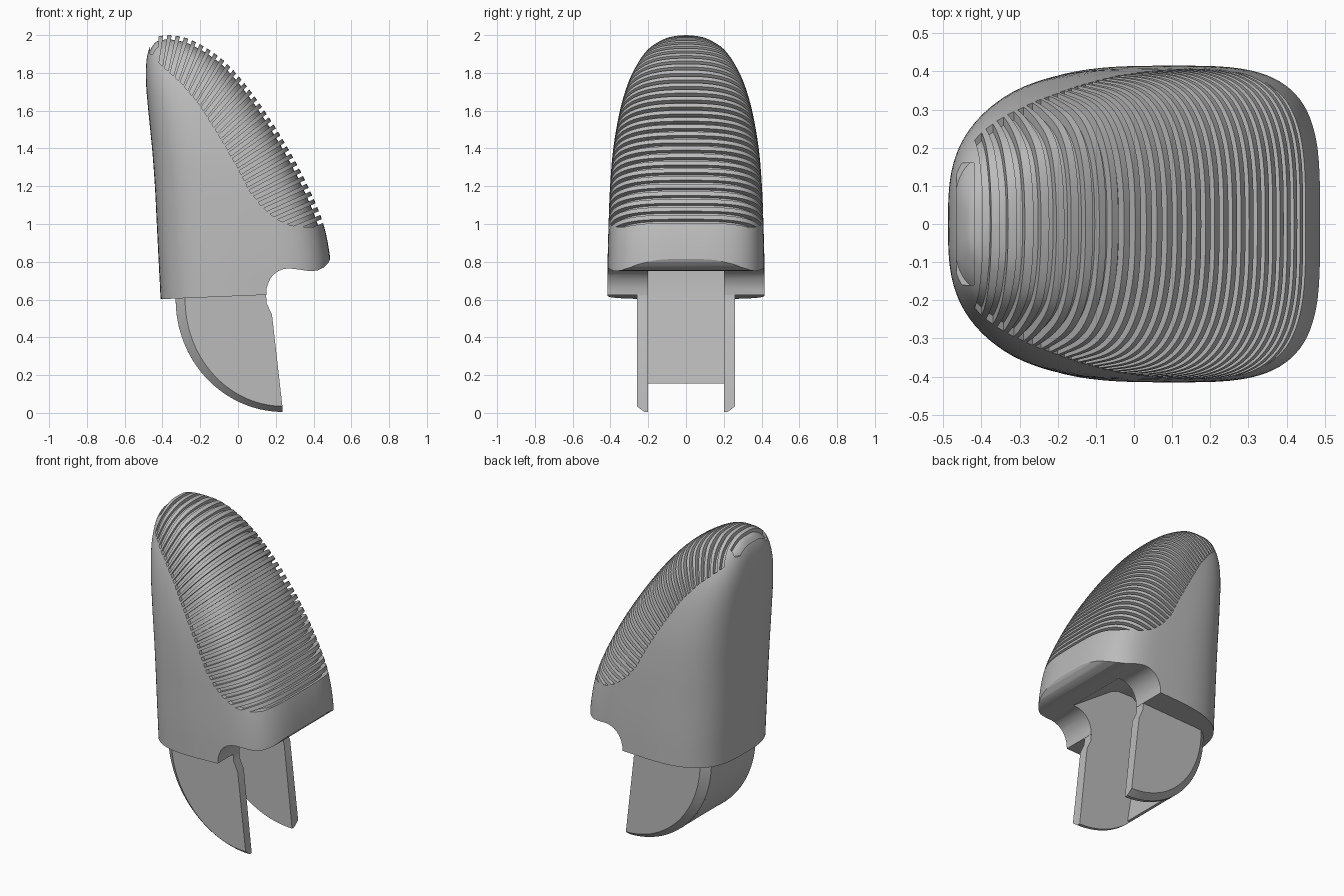
import bpy, bmesh, math
from mathutils import Vector

if "Cube" in bpy.data.objects:
    bpy.data.objects.remove(bpy.data.objects["Cube"])

grey = bpy.data.materials.new("warm_grey")
grey.diffuse_color = (0.5, 0.5, 0.5, 1)
grey.use_nodes = True
grey.node_tree.nodes["Principled BSDF"].inputs["Base Color"].default_value = grey.diffuse_color


def make_object(name, bm):
    bmesh.ops.recalc_face_normals(bm, faces=bm.faces)
    me = bpy.data.meshes.new(name)
    bm.to_mesh(me)
    bm.free()
    me.materials.append(grey)
    ob = bpy.data.objects.new(name, me)
    bpy.context.collection.objects.link(ob)
    return ob


def add_prism(bm, layers):
    """Bridge equal-length (x, z) outlines placed at the given y values."""
    rings = [[bm.verts.new((x, y, z)) for x, z in pts] for y, pts in layers]
    n = len(rings[0])
    for a, b in zip(rings, rings[1:]):
        for i in range(n):
            bm.faces.new((a[i], a[(i + 1) % n], b[(i + 1) % n], b[i]))
    bm.faces.new(rings[0])
    bm.faces.new(rings[-1][::-1])


def prism(name, layers):
    bm = bmesh.new()
    add_prism(bm, layers)
    return make_object(name, bm)


def subtract(ob, cutter):
    mod = ob.modifiers.new("cut", 'BOOLEAN')
    mod.operation, mod.solver, mod.object = 'DIFFERENCE', 'EXACT', cutter
    dg = bpy.context.evaluated_depsgraph_get()
    me = bpy.data.meshes.new_from_object(ob.evaluated_get(dg))
    ob.modifiers.clear()
    ob.data = me
    bpy.data.objects.remove(cutter)


# Fingertip sections: z, back x, pad x, half width
ROWS = [Vector(r) for r in (
    (0.3, -0.40, 0.50, 0.415), (0.6, -0.41, 0.497, 0.415),
    (0.8, -0.42, 0.49, 0.415), (1.0, -0.43, 0.452, 0.41),
    (1.2, -0.44, 0.37, 0.402), (1.4, -0.455, 0.265, 0.385),
    (1.6, -0.475, 0.14, 0.35), (1.75, -0.487, 0.03, 0.305),
    (1.86, -0.485, -0.07, 0.25), (1.93, -0.47, -0.165, 0.195),
    (1.975, -0.445, -0.25, 0.125), (1.993, -0.42, -0.31, 0.07),
    (2.0, -0.375, -0.36, 0.006))]


def smooth_rows(steps=5):
    out = []
    for i in range(len(ROWS) - 1):
        p0, p1 = ROWS[max(i - 1, 0)], ROWS[i]
        p2, p3 = ROWS[i + 1], ROWS[min(i + 2, len(ROWS) - 1)]
        for k in range(steps):
            t = k / steps
            out.append(0.5 * (2 * p1 + (p2 - p0) * t + (2 * p0 - 5 * p1 + 4 * p2 - p3) * t * t
                              + (3 * p1 - p0 - 3 * p2 + p3) * t ** 3))
    return out + [ROWS[-1]]


SECTIONS = smooth_rows()


def fingertip(name, core=False, segs=96):
    bm = bmesh.new()
    rings = []
    for z, xl, xr, w in SECTIONS:
        cx = xl + 0.57 * (xr - xl)
        n_pad = 3.5 - 1.2 * min(max(z - 1.0, 0), 1)
        ring = []
        for i in range(segs):
            a = 2 * math.pi * i / segs
            c, s = math.cos(a), math.sin(a)
            n, half = (n_pad, xr - cx) if c > 0 else (3.1, cx - xl)
            x = cx + math.copysign(abs(c) ** (2 / n), c) * half
            y = math.copysign(abs(s) ** (2 / n), s) * w
            if core:  # slightly smaller copy, shrunk away from the pad
                p = (-0.45 + (x + 0.45) * 0.967, y * 0.945, 0.8 + (z - 0.8) * 0.981)
            else:
                p = (x, y, z)
            ring.append(bm.verts.new(p))
        rings.append(ring)
    for a, b in zip(rings, rings[1:]):
        for i in range(segs):
            j = (i + 1) % segs
            bm.faces.new((a[i], a[j], b[j], b[i]))
    bm.faces.new(rings[0][::-1])
    bm.faces.new(rings[-1])
    return make_object(name, bm)


body = fingertip("fingertip_body")

# Underside: flat base, rounded notch and lip
base = [(-0.7, 0.598), (-0.41, 0.602), (0.15, 0.625), (0.152, 0.66)]
base += [(0.27 - 0.115 * math.cos(a), 0.655 + 0.11 * math.sin(a))
         for a in (math.radians(d) for d in range(15, 91, 15))]
base += [(0.33, 0.758), (0.38, 0.75), (0.42, 0.754), (0.455, 0.77), (0.48, 0.797),
         (0.50, 0.84), (0.7, 0.84), (0.7, 0.1), (-0.7, 0.1)]
subtract(body, prism("base_cutter", [(-0.7, base), (0.7, base)]))

# Cavity between the prongs, with a slanted back wall and rounded ceiling
slot = [(-0.159, 0.4), (-0.236, 0.88), (-0.215, 0.945), (-0.15, 0.98), (-0.05, 0.98),
        (0.0, 0.96), (0.30, 0.752), (0.33, 0.72), (0.33, 0.4)]
subtract(body, prism("slot_cutter", [(-0.2, slot), (0.2, slot)]))

# Grip grooves: slabs square to the pad, ending on an S-shaped border
BORDER = [(-0.6, 2.0), (-0.46, 1.89), (-0.3, 1.75), (-0.2, 1.63), (-0.1, 1.47), (0, 1.30),
          (0.06, 1.18), (0.12, 1.10), (0.2, 1.03), (0.27, 0.995), (0.33, 0.985), (0.6, 0.985)]


def border_z(x):
    for (xa, za), (xb, zb) in zip(BORDER, BORDER[1:]):
        if x <= xb:
            return za + (zb - za) * (x - xa) / (xb - xa)
    return 1.0


def march(p, d):
    q = p.copy()
    for _ in range(300):
        if q.y < border_z(q.x):
            break
        q += d * 0.003
    return q


pad = [Vector((-0.42, 1.992))] + [Vector((s[2], s[0])) for s in reversed(SECTIONS) if s[0] > 0.95]
length = sum((b - a).length for a, b in zip(pad, pad[1:]))
grooves = bmesh.new()
pitch, width, travelled, target = 0.045, 0.021, 0.0, 0.035
for a, b in zip(pad, pad[1:]):
    seg = (b - a).length
    while seg > 0 and travelled + seg >= target:
        p = a.lerp(b, (target - travelled) / seg)
        tilt = math.radians(6 + 62 * (1 - (1 - target / length) ** 1.8))
        target += pitch
        if p.y < 1.0:
            continue
        inward = Vector((-math.sin(tilt), -math.cos(tilt)))
        t = Vector((math.cos(tilt), -math.sin(tilt)))
        u, v = p - t * width / 2, p + t * width / 2
        quad = [u - inward * 0.05, v - inward * 0.05, march(v, inward), march(u, inward)]
        add_prism(grooves, [(-0.6, quad), (0.6, quad)])
    travelled += seg
# small pocket at the very tip
tip = [(-0.465, 2.06), (-0.42, 2.06), (-0.42, 1.9), (-0.465, 1.9)]
add_prism(grooves, [(-0.16, tip), (0.16, tip)])
groove_cutter = make_object("groove_cutter", grooves)
subtract(groove_cutter, fingertip("core", True))
subtract(body, groove_cutter)


def arc(rx, rz, end_x=0.235, n=28):
    """Quarter-ellipse back edge from the base down to end_x."""
    a_end = math.acos((0.24 - end_x) / rx)
    return [(0.24 - rx * math.cos(a_end * i / n), 0.6 - rz * math.sin(a_end * i / n))
            for i in range(n + 1)]


# Two prongs with a chamfered curved outer edge
def prong_outline(rx, rz):
    pts = arc(rx, rz)
    return [(pts[0][0], 0.63)] + pts + [(0.18, 0.52), (0.152, 0.58), (0.148, 0.63)]


outer, inner = prong_outline(0.57, 0.595), prong_outline(0.52, 0.565)
prongs = [prism(name, [(s * 0.2, outer), (s * 0.22, outer), (s * 0.26, inner)])
          for name, s in (("prong_front", -1), ("prong_back", 1))]

# Solid heel block joining the prongs
heel = [(-0.33, 0.63)] + arc(0.57, 0.595, -0.14) + [(-0.12, 0.155), (-0.196, 0.63)]
heel_block = prism("heel_block", [(-0.2, heel), (0.2, heel)])

for ob in [body, heel_block] + prongs:
    bpy.ops.object.select_all(action='DESELECT')
    ob.select_set(True)
    bpy.context.view_layer.objects.active = ob
    bpy.ops.object.shade_smooth_by_angle(angle=math.radians(30))
